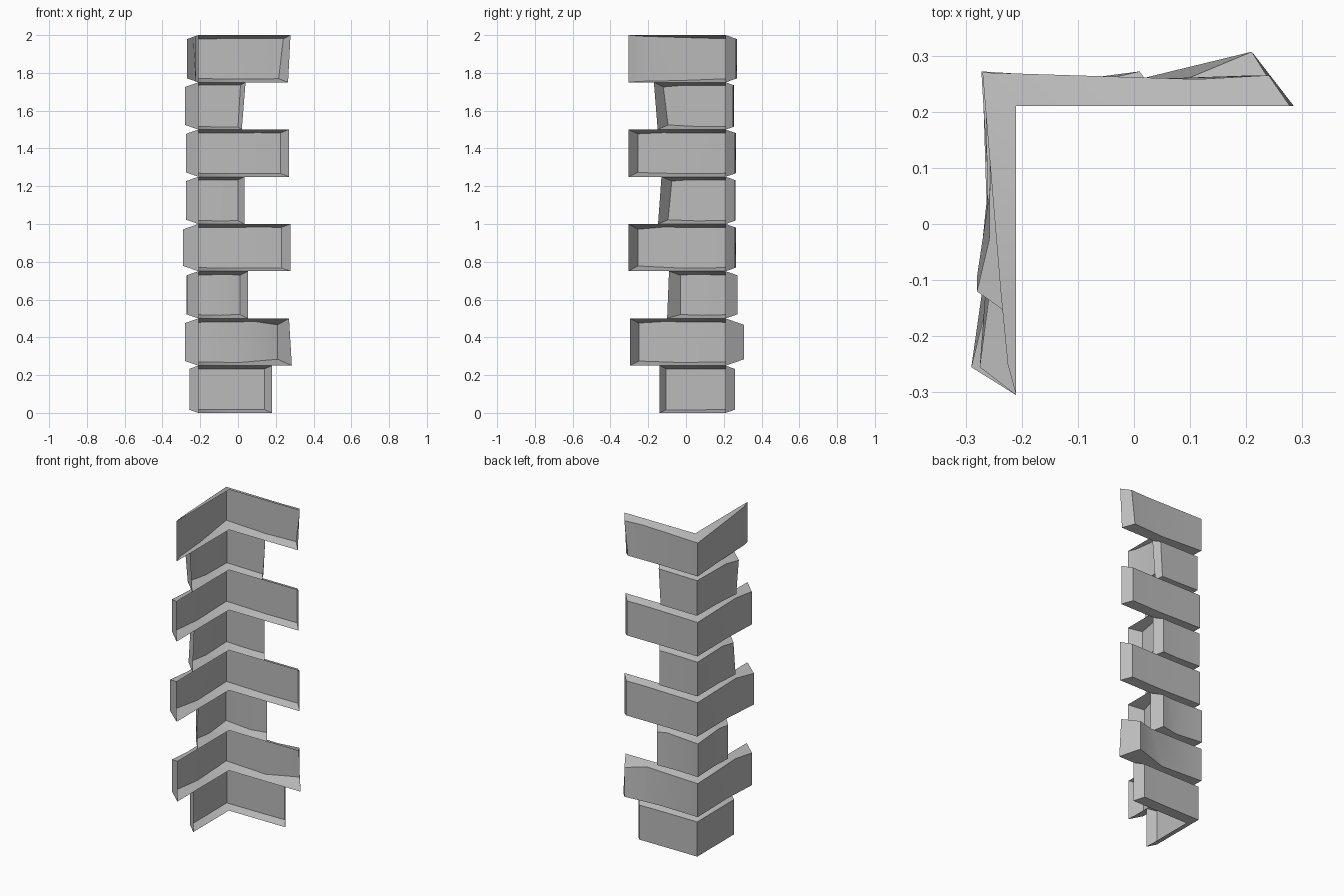
import bpy
import bmesh
from mathutils import Vector

cube = bpy.data.objects.get("Cube")
if cube:
    bpy.data.objects.remove(cube)

stone = bpy.data.materials.new("stone_grey")
stone.use_nodes = True
grey = (0.5, 0.5, 0.5, 1)
stone.diffuse_color = grey
stone.node_tree.nodes["Principled BSDF"].inputs["Base Color"].default_value = grey

WALL = 0.21      # distance of both wall planes from the centre
HEIGHT = 0.25    # height of one course

# Per course, bottom up: corner depth, then for the side arm and the front arm:
# (wall reach top, wall reach bottom, face reach top, face reach bottom, end depth)
COURSES = [
    (.048, (.39, .39, .35, .35, .05), (.35, .35, .315, .315, .047)),
    (.06, (.48, .495, .42, .42, .097), (.507, .507, .46, .46, .07)),
    (.062, (.263, .263, .22, .22, .062), (.30, .31, .24, .24, .06)),
    (.055, (.488, .488, .44, .44, .05), (.515, .515, .465, .465, .08)),
    (.053, (.245, .245, .21, .21, .05), (.34, .358, .285, .305, .065)),
    (.055, (.48, .48, .435, .435, .05), (.515, .515, .465, .465, .065)),
    (.045, (.25, .23, .223, .21, .04), (.38, .36, .33, .305, .07)),
    (.06, (.488, .475, .45, .425, .055), (.515, .515, .46, .46, .015)),
]


def section(wall, face, depth, base):
    """Four points (along, out, z) across the hollow block, top to bottom."""
    inset = 0.35 * depth
    return [(wall[0], 0, base + HEIGHT),
            (face[0], depth, base + HEIGHT - inset),
            (face[1], depth, base + inset),
            (wall[1], 0, base)]


def arm(corner, data, base):
    """Middle and end sections of one arm."""
    wt, wb, ft, fb, depth = data
    mid_depth = min(0.048, corner + (depth - corner) * 0.72)
    mid = (ft * 0.72, fb * 0.52)
    return [section(mid, mid, mid_depth, base),
            section((wt, wb), (ft, fb), depth, base)]


def side(p):
    return Vector((p[0] - WALL, p[1] + WALL, p[2]))


def front(p):
    return Vector((-WALL - p[1], WALL - p[0], p[2]))


def build_block(name, base, corner, side_data, front_data):
    # Chain of sections: side end, side middle, corner, front middle, front end
    chain = [[side(p) for p in s] for s in reversed(arm(corner, side_data, base))]
    chain.append([side(p) for p in section((0, 0), (-corner, -corner), corner, base)])
    chain += [[front(p) for p in s] for s in arm(corner, front_data, base)]

    bm = bmesh.new()
    rows = [[bm.verts.new(p) for p in s] for s in chain]
    for a, b in zip(rows, rows[1:]):
        for i in range(3):
            bm.faces.new((a[i], b[i], b[i + 1], a[i + 1]))
    bm.faces.new(rows[0])
    bm.faces.new(rows[-1][::-1])

    # Keep the shell facing away from the wall
    bmesh.ops.recalc_face_normals(bm, faces=bm.faces)
    facing = sum(f.normal.dot(Vector((-1, 1, 0))) * f.calc_area() for f in bm.faces)
    if facing < 0:
        bmesh.ops.reverse_faces(bm, faces=bm.faces)

    mesh = bpy.data.meshes.new(name)
    bm.to_mesh(mesh)
    bm.free()
    mesh.materials.append(stone)
    obj = bpy.data.objects.new(name, mesh)
    bpy.context.collection.objects.link(obj)
    return obj


# Stack the alternating corner stones
bpy.ops.object.select_all(action='DESELECT')
for n, course in enumerate(COURSES):
    block = build_block(f"corner_stone_{n + 1}", n * HEIGHT, *course)
    block.select_set(True)
    bpy.context.view_layer.objects.active = block
bpy.ops.object.shade_smooth_by_angle(angle=0.6)
